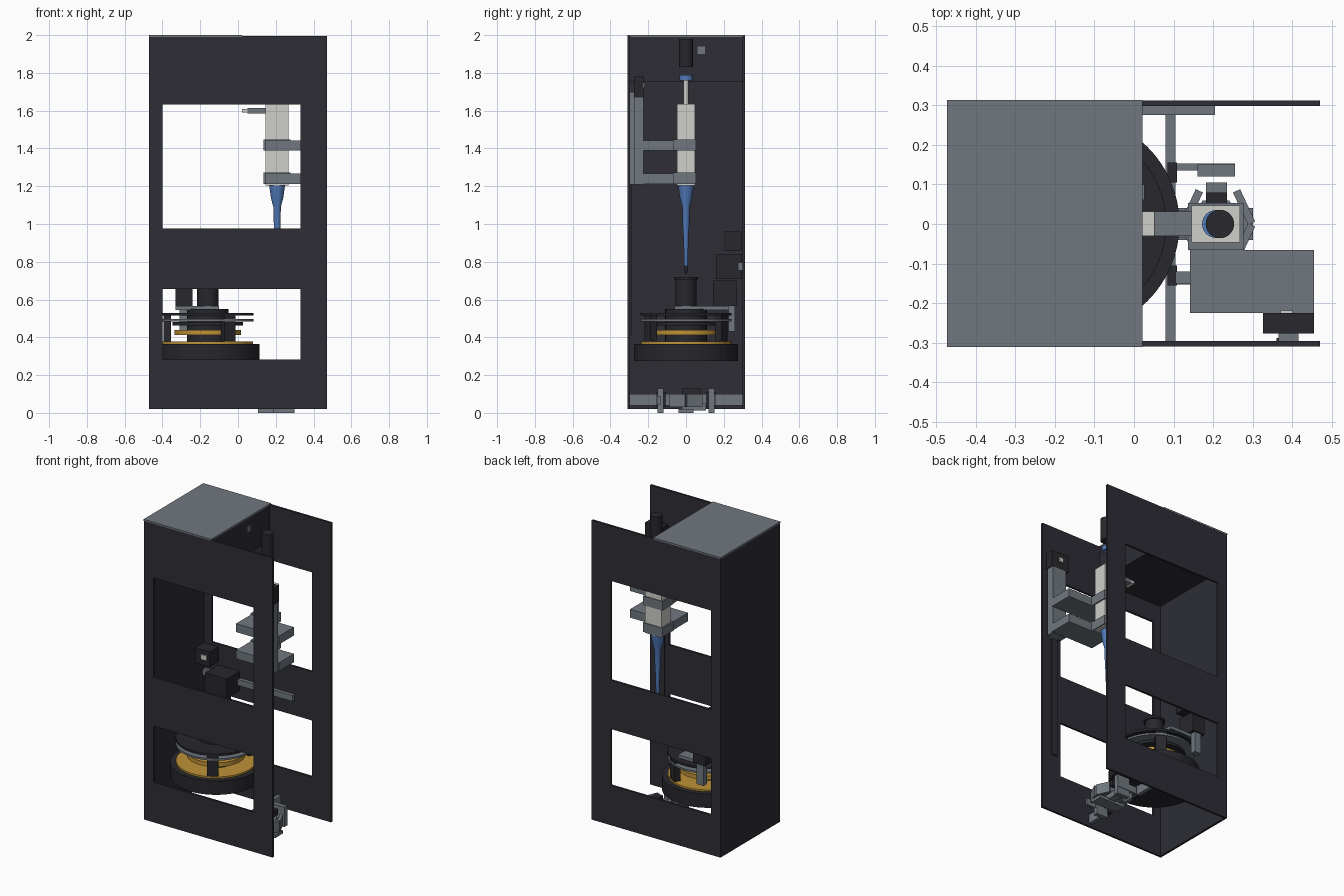
import bpy, bmesh, math
from mathutils import Vector

if "Cube" in bpy.data.objects:
    bpy.data.objects.remove(bpy.data.objects["Cube"])

# ---------- colours ----------
def colour(name, rgb):
    m = bpy.data.materials.new(name)
    m.diffuse_color = (*rgb, 1)
    m.use_nodes = True
    m.node_tree.nodes["Principled BSDF"].inputs["Base Color"].default_value = m.diffuse_color
    return m

DARK = colour("charcoal", (0.026, 0.026, 0.036))
BLACK = colour("motor_black", (0.021, 0.021, 0.026))
GREY = colour("steel_grey", (0.16, 0.185, 0.21))
LIGHT = colour("off_white", (0.62, 0.62, 0.59))
BLUE = colour("blue", (0.085, 0.2, 0.5))
GOLD = colour("gold", (0.52, 0.29, 0.04))

# ---------- helpers ----------
def finish(bm, name, mat):
    bmesh.ops.recalc_face_normals(bm, faces=bm.faces)
    me = bpy.data.meshes.new(name)
    bm.to_mesh(me)
    bm.free()
    me.materials.append(mat)
    ob = bpy.data.objects.new(name, me)
    bpy.context.collection.objects.link(ob)
    return ob

def box(name, mat, x, y, z, turn=0):
    """Box from (min, max) ranges, optionally turned about its own z axis."""
    bm = bmesh.new()
    bmesh.ops.create_cube(bm, size=1)
    size = Vector((x[1] - x[0], y[1] - y[0], z[1] - z[0]))
    bmesh.ops.scale(bm, vec=size, verts=bm.verts)
    ob = finish(bm, name, mat)
    ob.location = (sum(x) / 2, sum(y) / 2, sum(z) / 2)
    ob.rotation_euler.z = turn
    return ob

def lathe(name, mat, centre, profile, sides=48):
    """Closed solid of revolution from (radius, z) points, bottom to top."""
    bm = bmesh.new()
    rings = []
    for r, z in profile:
        rings.append([bm.verts.new((r * math.cos(2 * math.pi * i / sides),
                                    r * math.sin(2 * math.pi * i / sides), z))
                      for i in range(sides)])
    for a, b in zip(rings, rings[1:]):
        for i in range(sides):
            j = (i + 1) % sides
            bm.faces.new((a[i], a[j], b[j], b[i]))
    bm.faces.new(rings[0])
    bm.faces.new(rings[-1])
    ob = finish(bm, name, mat)
    ob.location = (*centre, 0)
    bpy.ops.object.select_all(action='DESELECT')
    ob.select_set(True)
    bpy.context.view_layer.objects.active = ob
    bpy.ops.object.shade_smooth_by_angle(angle=math.radians(30))
    return ob

def disc(name, mat, centre, r, z, sides=48):
    return lathe(name, mat, centre, [(r, z[0]), (r, z[1])], sides)

def window_panel(name, y):
    """Flat panel in the xz plane with two rectangular windows."""
    xs = [-0.47, -0.40, 0.33, 0.47]
    zs = [0.02, 0.283, 0.655, 0.977, 1.632, 1.995]
    bm = bmesh.new()
    grid = [[bm.verts.new((x, y[0], z)) for x in xs] for z in zs]
    for k in range(5):
        for i in range(3):
            if i == 1 and k in (1, 3):
                continue
            bm.faces.new((grid[k][i], grid[k][i + 1], grid[k + 1][i + 1], grid[k + 1][i]))
    ext = bmesh.ops.extrude_face_region(bm, geom=bm.faces[:])
    moved = [v for v in ext["geom"] if isinstance(v, bmesh.types.BMVert)]
    bmesh.ops.translate(bm, vec=(0, y[1] - y[0], 0), verts=moved)
    return finish(bm, name, DARK)

# ---------- cabinet ----------
window_panel("front_panel", (-0.31, -0.296))
window_panel("back_panel", (0.298, 0.312))
box("left_wall", DARK, (-0.47, -0.456), (-0.297, 0.299), (0.02, 1.992))
box("top_lid", GREY, (-0.472, 0.022), (-0.311, 0.313), (1.99, 2.0))
box("upper_shelf", DARK, (-0.456, 0.02), (-0.296, 0.298), (1.755, 1.769))
box("upper_bay_wall", DARK, (0.008, 0.02), (-0.296, 0.298), (1.769, 1.99))
box("bay_socket", GREY, (0.02, 0.026), (0.06, 0.10), (1.90, 1.94))

# ---------- dispensing head ----------
AX = (0.207, 0)
disc("plunger_motor", BLACK, (0.217, 0), 0.036, (1.83, 1.98), 32)
disc("plunger_cap", BLUE, AX, 0.035, (1.76, 1.79), 32)
disc("plunger_rod", LIGHT, AX, 0.013, (1.63, 1.76), 24)
box("head_body", LIGHT, (0.145, 0.268), (-0.047, 0.047), (1.205, 1.635))
box("head_side_block", GREY, (0.05, 0.146), (-0.03, 0.032), (1.585, 1.613))
box("side_block_label", LIGHT, (0.022, 0.05), (-0.03, 0.032), (1.59, 1.608))
lathe("nozzle", BLUE, AX, [(0.010, 0.78), (0.013, 0.92), (0.017, 0.98), (0.020, 1.09),
                           (0.033, 1.14), (0.042, 1.205)], 24)
lathe("nozzle_tip", BLACK, AX, [(0.006, 0.735), (0.009, 0.78)], 16)
for z in (1.212, 1.388):
    box("head_clamp", GREY, (0.136, 0.277), (-0.066, 0.053), (z, z + 0.06))
    box("clamp_arm", GREY, (0.142, 0.455), (-0.225, -0.066), (z, z + 0.055))

# ---------- vertical slide on the front panel ----------
box("slide_column", GREY, (0.345, 0.45), (-0.276, -0.225), (1.21, 1.67))
box("slide_mount", GREY, (0.365, 0.415), (-0.296, -0.275), (1.21, 1.70))
box("slide_motor", BLACK, (0.326, 0.455), (-0.276, -0.225), (1.67, 1.78))
box("slide_motor_plug", LIGHT, (0.37, 0.40), (-0.225, -0.219), (1.72, 1.75))
box("slide_track", DARK, (0.36, 0.405), (-0.296, -0.288), (0.41, 1.21))

# ---------- horizontal slide on the back panel ----------
box("cross_rail", GREY, (-0.45, 0.205), (0.275, 0.298), (0.755, 0.795))
box("rail_motor", BLACK, (-0.352, -0.195), (0.16, 0.296), (0.71, 0.84))
box("wall_sensor", BLACK, (-0.456, -0.35), (0.205, 0.295), (0.86, 0.96))
box("sensor_label", LIGHT, (-0.41, -0.37), (0.2, 0.205), (0.90, 0.93))

# ---------- turntable ----------
TC = (-0.16, 0)
disc("table_base", BLACK, TC, 0.275, (0.275, 0.366), 64)
disc("gold_ring", GOLD, TC, 0.24, (0.366, 0.377), 64)
disc("table_core", BLACK, TC, 0.11, (0.377, 0.55))
disc("gold_wheel", GOLD, TC, 0.176, (0.412, 0.44), 64)
disc("dark_wheel", BLACK, TC, 0.187, (0.462, 0.48), 64)
disc("lower_plate", GREY, TC, 0.242, (0.485, 0.497), 64)
disc("upper_plate", BLACK, TC, 0.242, (0.515, 0.53), 64)
disc("table_hub", BLACK, TC, 0.10, (0.53, 0.548))
for deg in (60, 180, 300):
    a = math.radians(deg)
    px, py = TC[0] + 0.215 * math.cos(a), 0.215 * math.sin(a)
    box("table_post", BLACK, (px - 0.02, px + 0.02), (py - 0.033, py + 0.033), (0.372, 0.522), a)
box("motor_bridge", GREY, (-0.33, -0.10), (-0.062, 0.225), (0.545, 0.567))
disc("table_motor", BLACK, TC, 0.056, (0.567, 0.705))
disc("table_motor_cap", BLACK, TC, 0.064, (0.705, 0.72))
box("drive_motor", BLACK, (-0.33, -0.24), (0.142, 0.268), (0.567, 0.70))
box("drive_bracket", GREY, (-0.31, -0.26), (0.225, 0.26), (0.43, 0.567))

# ---------- gripper at the base ----------
box("gripper_crossbar", GREY, (0.08, 0.105), (-0.296, 0.298), (0.04, 0.10))
GX = 0.207
disc("gripper_hub", GREY, (GX, 0), 0.068, (0.045, 0.09), 6)
box("hub_mount", GREY, (0.105, 0.16), (-0.035, 0.035), (0.045, 0.095))
box("hub_neck", BLACK, (0.182, 0.235), (-0.02, 0.08), (0.09, 0.13))
box("hub_foot", GREY, (0.182, 0.235), (-0.02, 0.105), (0.012, 0.05))
for s in (1, -1):
    def span(a, b):
        return tuple(sorted((s * a, s * b)))
    box("carriage", BLACK, (0.085, 0.108), span(0.105, 0.155), (0.03, 0.11))
    box("side_arm", GREY, (0.105, 0.255), span(0.135, 0.153), (0.045, 0.09))
    box("side_jaw", GREY, (0.16, 0.255) if s > 0 else (0.105, 0.19), span(0.12, 0.15), (0.0, 0.13))
    # angled fingers
    for fx, turn in ((0.146, 1), (0.278, -1)):
        box("finger", GREY, (fx - 0.045, fx + 0.045), span(0.033, 0.053), (0.03, 0.10),
            s * turn * math.radians(65))
box("lower_finger", GREY, (0.11, 0.30), (-0.04, 0.04), (0.0, 0.02))
